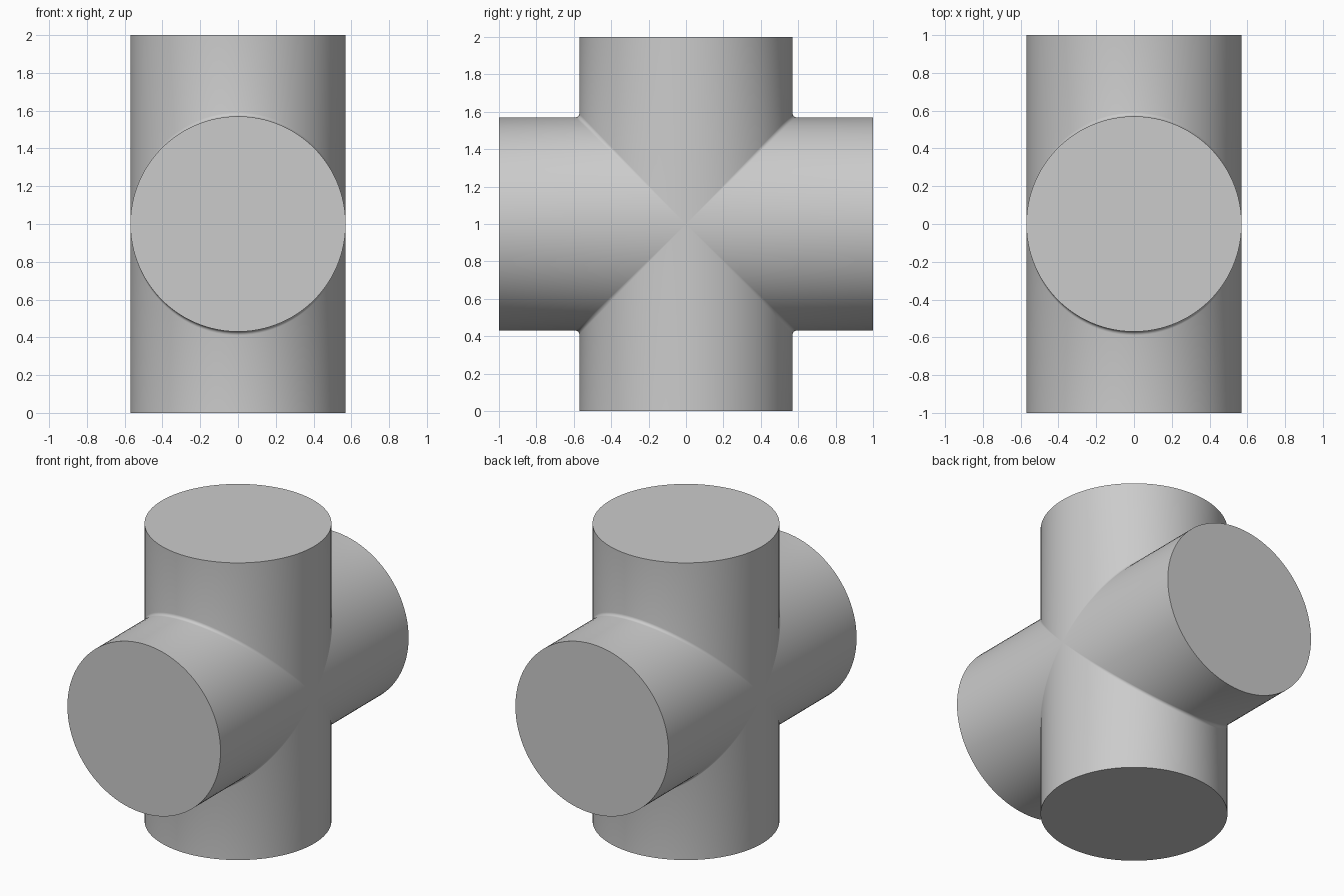
import bpy, bmesh, math
from mathutils import Matrix, Vector

cube = bpy.data.objects.get("Cube")
if cube:
    bpy.data.objects.remove(cube)

RADIUS, HALF, FILLET, SEGMENTS = 0.57, 1.0, 0.02, 96

grey = bpy.data.materials.new("mid grey")
grey.use_nodes = True
colour = (0.6, 0.6, 0.6, 1)
grey.diffuse_color = colour
grey.node_tree.nodes["Principled BSDF"].inputs["Base Color"].default_value = colour


def ring(bm, profile, turn):
    """Ring of vertices; profile gives (radius, height) for each sine."""
    verts = []
    for i in range(SEGMENTS):
        a = math.tau * i / SEGMENTS
        radius, height = profile(abs(math.sin(a)))
        p = Vector((RADIUS * math.cos(a), radius * math.sin(a), height))
        verts.append(bm.verts.new(turn @ p))
    return verts


def fillet_profile(angle):
    # Concave fillet between two arms, fading out at the flush sides
    out = RADIUS + FILLET * (1 - math.cos(angle))
    up = RADIUS + FILLET * (1 - math.sin(angle))
    return lambda s: (out, up * s)


def add_arm(bm, turn):
    profiles = [lambda s: (RADIUS, HALF)]
    profiles += [fillet_profile(math.radians(d)) for d in (0, 22.5, 45)]
    rings = [ring(bm, p, turn) for p in profiles]
    bm.faces.new(rings[0])
    for upper, lower in zip(rings, rings[1:]):
        for i in range(SEGMENTS):
            j = (i + 1) % SEGMENTS
            bm.faces.new((upper[i], lower[i], lower[j], upper[j]))


# Four equal arms welded along their mitred seams
bm = bmesh.new()
for k in range(4):
    add_arm(bm, Matrix.Rotation(k * math.pi / 2, 3, 'X'))
bmesh.ops.remove_doubles(bm, verts=bm.verts, dist=1e-5)
bmesh.ops.recalc_face_normals(bm, faces=bm.faces)
bmesh.ops.translate(bm, verts=bm.verts, vec=(0, 0, HALF))

mesh = bpy.data.meshes.new("crossed_cylinders")
bm.to_mesh(mesh)
bm.free()
mesh.materials.append(grey)
obj = bpy.data.objects.new("crossed_cylinders", mesh)
bpy.context.collection.objects.link(obj)

# Smooth walls with crisp end caps
bpy.ops.object.select_all(action='DESELECT')
obj.select_set(True)
bpy.context.view_layer.objects.active = obj
bpy.ops.object.shade_smooth_by_angle(angle=math.radians(30))
